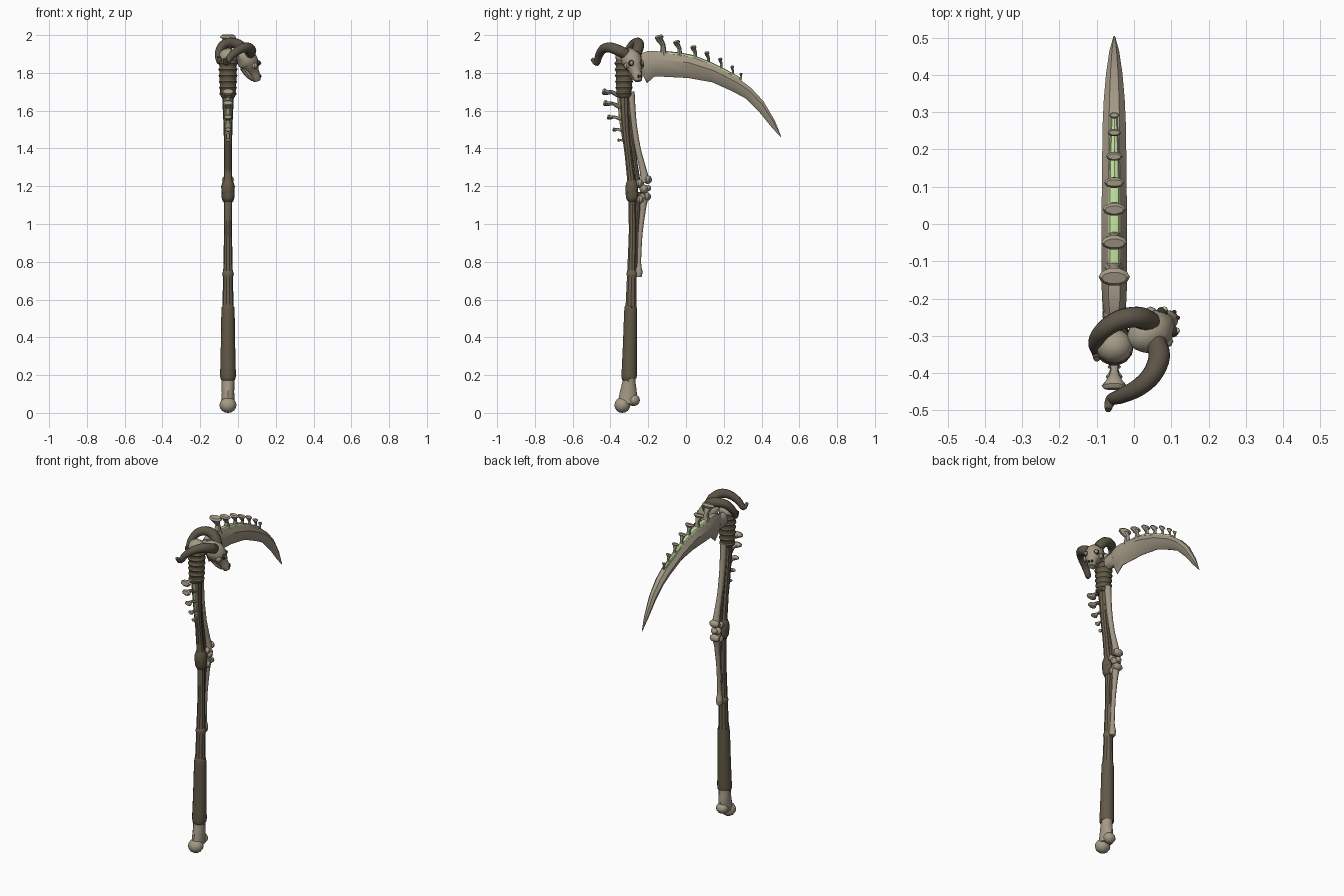
import bpy, bmesh, math
from mathutils import Vector, Matrix

X = -0.053  # the shaft and blade lie in this plane


def mat(name, col):
    m = bpy.data.materials.new(name)
    m.diffuse_color = (*col, 1)
    return m


BONE = mat("bone", (0.37, 0.32, 0.24))
WOOD = mat("dark_wood", (0.15, 0.12, 0.08))
WRAP = mat("leather_wrap", (0.12, 0.098, 0.062))
HORN = mat("horn", (0.11, 0.09, 0.065))
GLOW = mat("pale_green_glow", (0.50, 0.68, 0.32))
DARK = mat("socket_dark", (0.04, 0.035, 0.025))


def finish(bm, name, m):
    bmesh.ops.recalc_face_normals(bm, faces=bm.faces)
    me = bpy.data.meshes.new(name)
    bm.to_mesh(me)
    bm.free()
    me.materials.append(m)
    ob = bpy.data.objects.new(name, me)
    bpy.context.collection.objects.link(ob)
    return ob


def catmull(a, b, c, d, t):
    return 0.5 * (2 * b + (c - a) * t + (2 * a - 5 * b + 4 * c - d) * t * t + (3 * b - a - 3 * c + d) * t ** 3)


def tube(name, m, pts, radii, sides=12, sub=3):
    """Tapered tube; each radius is a number or (across x, in the yz plane)."""
    P = [Vector(p) for p in pts]
    R = [Vector(r if isinstance(r, tuple) else (r, r)) for r in radii]
    path, rad = [], []
    for i in range(len(P) - 1):
        for k in range(sub):
            t = k / sub
            a, d = max(i - 1, 0), min(i + 2, len(P) - 1)
            path.append(catmull(P[a], P[i], P[i + 1], P[d], t))
            rad.append(R[i].lerp(R[i + 1], t))
    path.append(P[-1])
    rad.append(R[-1])
    bm, rings, side = bmesh.new(), [], Vector((1, 0, 0))
    for i, p in enumerate(path):
        tan = (path[min(i + 1, len(path) - 1)] - path[max(i - 1, 0)]).normalized()
        if abs(tan.dot(side)) > 0.95:
            side = Vector((0, 1, 0))
        side = (side - tan * side.dot(tan)).normalized()
        n = tan.cross(side)
        rings.append([bm.verts.new(p + side * rad[i].x * math.cos(a) + n * rad[i].y * math.sin(a))
                      for a in (2 * math.pi * k / sides for k in range(sides))])
    for a, b in zip(rings, rings[1:]):
        for k in range(sides):
            j = (k + 1) % sides
            bm.faces.new((a[k], a[j], b[j], b[k]))
    bm.faces.new(rings[0])
    bm.faces.new(rings[-1])
    return finish(bm, name, m)


def ball(name, m, c, r, seg=12):
    bm = bmesh.new()
    bmesh.ops.create_uvsphere(bm, u_segments=seg, v_segments=8, radius=1,
                              matrix=Matrix.Translation(c) @ Matrix.Diagonal((*r, 1)))
    return finish(bm, name, m)


def yz(*pairs):
    return [(X, y, z) for y, z in pairs]


# Bottom bone with its two knuckles
tube("pommel_bone", BONE, yz((-0.30, 0.24), (-0.302, 0.17), (-0.305, 0.11), (-0.312, 0.05)),
     [0.035, 0.034, (0.033, 0.045), (0.035, 0.05)])
ball("pommel_knuckle_back", BONE, (X, -0.337, 0.041), (0.045, 0.042, 0.041))
ball("pommel_knuckle_front", BONE, (X, -0.278, 0.068), (0.036, 0.034, 0.032))

# Wrapped grip
tube("grip", WRAP, yz((-0.301, 0.18), (-0.301, 0.20), (-0.297, 0.36), (-0.293, 0.54), (-0.292, 0.56)),
     [0.037, 0.042, 0.038, 0.035, 0.03], 14)

# Main wooden shaft
tube("shaft", WOOD, yz((-0.292, 0.54), (-0.288, 0.72), (-0.283, 0.95), (-0.285, 1.13), (-0.287, 1.19),
                       (-0.292, 1.25), (-0.307, 1.38), (-0.322, 1.53), (-0.328, 1.72)),
     [0.031, 0.026, 0.021, (0.022, 0.021), (0.033, 0.026), (0.022, 0.022), 0.02, 0.024, 0.034], 10)
tube("shaft_ring", WOOD, yz((-0.286, 0.715), (-0.286, 0.735), (-0.286, 0.755)), [0.025, 0.031, 0.025], 10, 2)

# Forearm bones on the front of the shaft
tube("lower_front_bone", BONE, yz((-0.252, 0.72), (-0.25, 0.75), (-0.25, 0.80), (-0.242, 0.95), (-0.228, 1.08), (-0.22, 1.16)),
     [0.017, 0.02, 0.012, 0.012, 0.016, 0.026])
tube("upper_front_bone", BONE, yz((-0.215, 1.22), (-0.228, 1.29), (-0.255, 1.40), (-0.278, 1.54), (-0.292, 1.70)),
     [0.026, 0.018, 0.015, 0.016, 0.02])
tube("upper_inner_bone", WOOD, yz((-0.25, 1.19), (-0.265, 1.30), (-0.283, 1.42), (-0.303, 1.60), (-0.31, 1.70)),
     [0.014, 0.012, 0.011, 0.014, 0.018], 8)
tube("lower_inner_bone", WOOD, yz((-0.262, 0.75), (-0.262, 0.95), (-0.25, 1.17)), [0.012, 0.01, 0.014], 8)

# Elbow joint knobs
for i, (y, z, r) in enumerate([(-0.203, 1.235, 0.023), (-0.222, 1.185, 0.024), (-0.207, 1.145, 0.022),
                               (-0.245, 1.215, 0.022), (-0.24, 1.13, 0.022), (-0.20, 1.19, 0.016)]):
    ball(f"elbow_knob_{i}", BONE, (X, y, z), (0.033 if i != 5 else 0.02, r, r), 10)
tube("elbow_binding", WRAP, yz((-0.286, 1.12), (-0.286, 1.14), (-0.287, 1.20), (-0.29, 1.23)),
     [0.022, 0.034, 0.036, 0.024], 10, 2)

# Bound collar below the head, with ridges, and the rounded bone cap
tube("collar", WRAP, yz((-0.328, 1.67), (-0.328, 1.685), (-0.327, 1.78), (-0.325, 1.88)),
     [0.03, 0.04, 0.045, 0.047], 14)
for i in range(6):
    z = 1.69 + i * 0.032
    r = 0.042 + i * 0.0013
    tube(f"collar_band_{i}", WRAP, yz((-0.328, z - 0.011), (-0.328, z), (-0.328, z + 0.011)),
         [r - 0.002, r + 0.004, r - 0.002], 14, 1)
ball("shaft_cap", BONE, (X, -0.328, 1.885), (0.05, 0.046, 0.045), 14)

# Blade: bevelled back, ridge, then a taper to the cutting edge
stations = [(-0.245, 1.90, -0.235, 1.80, 0.026), (-0.205, 1.915, -0.207, 1.745, 0.033),
            (-0.155, 1.915, -0.165, 1.782, 0.034), (0.02, 1.888, 0.01, 1.773, 0.034),
            (0.15, 1.838, 0.14, 1.75, 0.033), (0.28, 1.77, 0.25, 1.70, 0.031),
            (0.345, 1.72, 0.315, 1.665, 0.028), (0.41, 1.65, 0.39, 1.59, 0.022),
            (0.47, 1.548, 0.455, 1.51, 0.013), (0.505, 1.46, 0.503, 1.458, 0.002)]
section = [(0, 0.45), (0.3, 1), (0.72, 0.68), (1, 0.04)]
bm, rings = bmesh.new(), []
for yt, zt, yb, zb, w in stations:
    half = [(s * w, yt + (yb - yt) * f, zt + (zb - zt) * f) for f, s in section]
    loop = half + [(-x, y, z) for x, y, z in reversed(half)]
    rings.append([bm.verts.new((X + x, y, z)) for x, y, z in loop])
for a, b in zip(rings, rings[1:]):
    for k in range(8):
        j = (k + 1) % 8
        bm.faces.new((a[k], a[j], b[j], b[k]))
bm.faces.new(rings[0])
bm.faces.new(rings[-1])
finish(bm, "blade", BONE)
tube("blade_socket", BONE, yz((-0.31, 1.85), (-0.26, 1.852), (-0.22, 1.85)), [(0.03, 0.04), (0.03, 0.045), (0.028, 0.05)])

# Glowing marrow strips under the spines
tube("blade_glow", GLOW, yz((-0.12, 1.905), (0.02, 1.886), (0.15, 1.836), (0.285, 1.768)),
     [(0.017, 0.012), (0.017, 0.012), (0.014, 0.012), (0.008, 0.008)], 8)
tube("shaft_glow", GLOW, yz((-0.352, 1.69), (-0.343, 1.56), (-0.327, 1.43)), [0.013, 0.012, 0.007], 8)


def spine(name, base, tip, w, t):
    """Vertebra spine: wide foot, slim stalk and flared head."""
    b, e = Vector((X, *base)), Vector((X, *tip))
    lean = (e - b) * 0.12
    pts = [b.lerp(e, f) for f in (0, 0.2, 0.5, 0.75, 0.9, 1)]
    pts[2] += Vector((0, lean.z, -lean.y)) * 0.6
    tube(name, BONE, pts, [(w * 0.62, t), (w * 0.5, t * 0.75), (w * 0.3, t * 0.6),
                           (w * 0.6, t * 0.8), (w, t * 1.1), (w * 0.8, t * 0.7)], 10, 2)


# Spines along the blade back: base y, base z, tip y, tip z, half width, half thickness
for i, s in enumerate([(-0.115, 1.89, -0.145, 2.0, 0.042, 0.023), (-0.03, 1.885, -0.052, 1.972, 0.035, 0.018),
                       (0.05, 1.865, 0.038, 1.945, 0.031, 0.016), (0.118, 1.84, 0.11, 1.913, 0.027, 0.013),
                       (0.185, 1.81, 0.181, 1.88, 0.022, 0.011), (0.245, 1.775, 0.245, 1.838, 0.018, 0.009),
                       (0.287, 1.75, 0.292, 1.80, 0.013, 0.008)]):
    spine(f"blade_spine_{i}", s[:2], s[2:4], *s[4:])

# Spines down the back of the shaft
for i, s in enumerate([(-0.345, 1.68, -0.443, 1.702, 0.034, 0.018), (-0.342, 1.62, -0.437, 1.642, 0.029, 0.016),
                       (-0.338, 1.555, -0.417, 1.567, 0.023, 0.013), (-0.333, 1.495, -0.388, 1.50, 0.018, 0.011),
                       (-0.326, 1.44, -0.362, 1.445, 0.013, 0.009)]):
    spine(f"shaft_spine_{i}", s[:2], s[2:4], *s[4:])

# Horned skull hung on the right of the head
tube("skull", BONE, [(-0.005, -0.315, 1.885), (0.015, -0.305, 1.888), (0.045, -0.29, 1.872), (0.066, -0.277, 1.84),
                     (0.082, -0.266, 1.805), (0.095, -0.256, 1.775), (0.101, -0.252, 1.757)],
     [0.025, 0.047, 0.057, 0.048, 0.03, 0.025, 0.018], 12, 2)
tube("skull_jaw", BONE, [(0.03, -0.295, 1.83), (0.055, -0.28, 1.79), (0.08, -0.265, 1.765)], [0.022, 0.018, 0.012], 8)
fwd, out = Vector((0.87, 0.5, 0)), Vector((-0.5, 0.87, 0))
for s, n in ((-1, "left"), (1, "right")):
    c = Vector((0.066, -0.277, 1.852))
    ball(f"eye_socket_{n}", DARK, c + fwd * 0.027 + out * 0.029 * s, (0.016, 0.016, 0.016), 10)
    ball(f"eye_glow_{n}", GLOW, c + fwd * 0.036 + out * 0.032 * s, (0.01, 0.01, 0.01), 8)
    ball(f"cheek_{n}", BONE, c + out * 0.043 * s + Vector((0, 0, -0.014)), (0.018, 0.018, 0.016), 8)
    ball(f"nostril_{n}", DARK, Vector((0.113, -0.244, 1.782)) + out * 0.009 * s, (0.006, 0.006, 0.01), 8)

# Curling horns
taper = [0.029, 0.029, 0.027, 0.024, 0.02, 0.016, 0.008]
tube("horn_back", HORN, [(0.055, -0.31, 1.895), (0.068, -0.355, 1.918), (0.048, -0.405, 1.935), (0.01, -0.44, 1.925),
                         (-0.035, -0.462, 1.89), (-0.062, -0.473, 1.852), (-0.07, -0.499, 1.875)], taper, 12, 4)
tube("horn_front", HORN, [(0.045, -0.265, 1.90), (0.01, -0.25, 1.945), (-0.04, -0.258, 1.96), (-0.082, -0.285, 1.945),
                          (-0.103, -0.317, 1.90), (-0.098, -0.345, 1.86), (-0.10, -0.362, 1.885)], taper, 12, 4)

# Smooth shading with crisp edges
for ob in bpy.data.objects:
    ob.select_set(True)
bpy.context.view_layer.objects.active = bpy.data.objects["blade"]
bpy.ops.object.shade_smooth_by_angle(angle=math.radians(35))
